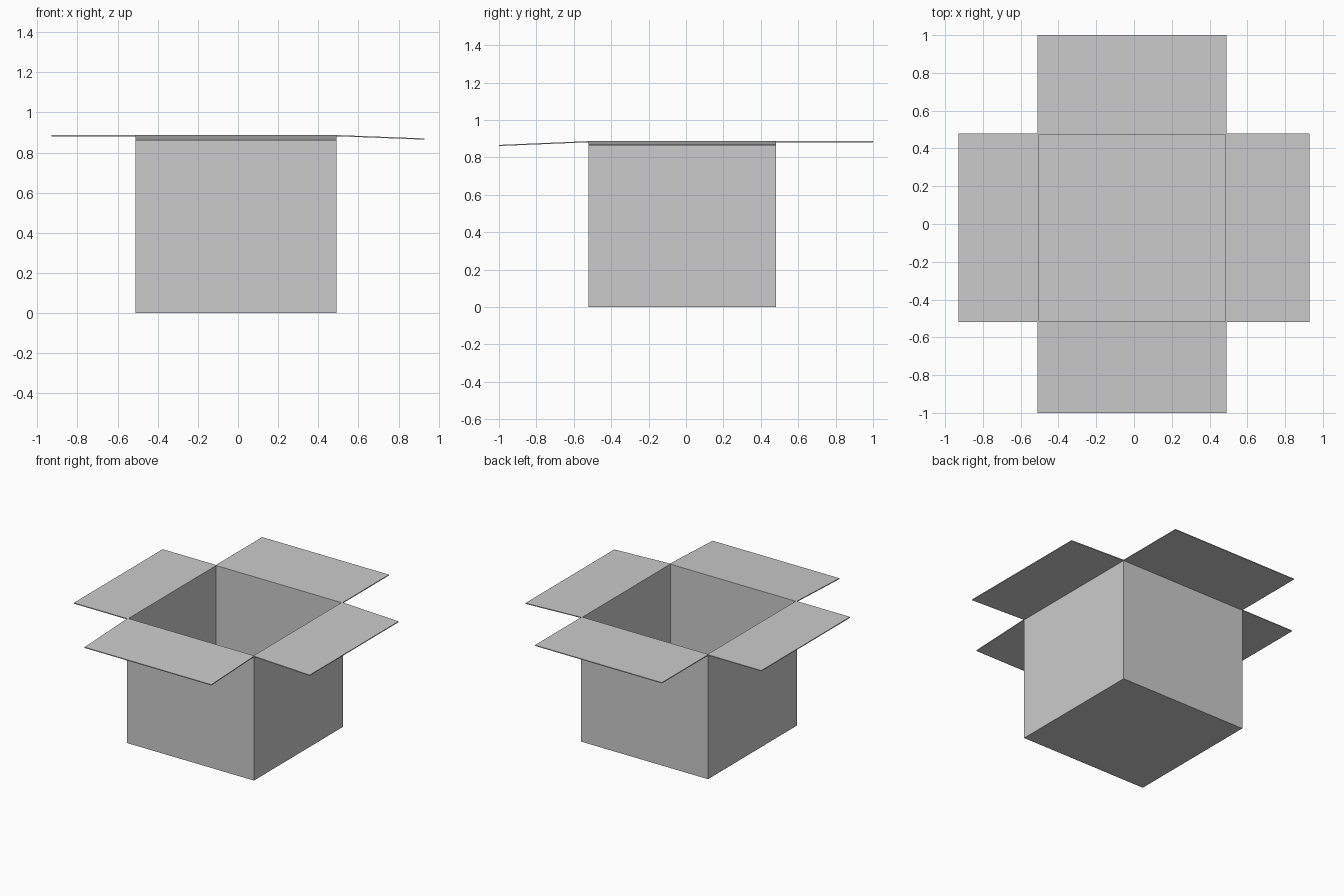
import bpy, math
from mathutils import Matrix, Vector

if "Cube" in bpy.data.objects:
    bpy.data.objects.remove(bpy.data.objects["Cube"], do_unlink=True)

WIDTH, HEIGHT, THICK = 1.0, 0.887, 0.006
CENTRE = Vector((-0.01, -0.02, 0))

card = bpy.data.materials.new("light_grey_card")
card.use_nodes = True
grey = (0.6, 0.6, 0.6, 1)
card.diffuse_color = grey
card.node_tree.nodes["Principled BSDF"].inputs["Base Color"].default_value = grey


def slab(name, low, high, placement):
    """Thin box between two corners, baked with a placement matrix."""
    low, high = Vector(low), Vector(high)
    bpy.ops.mesh.primitive_cube_add(size=1)
    obj = bpy.context.object
    obj.name = name
    scale = Matrix.Diagonal((*(high - low), 1))
    obj.data.transform(placement @ Matrix.Translation((low + high) / 2) @ scale)
    obj.data.materials.append(card)
    return obj


half = WIDTH / 2
base = Matrix.Translation(CENTRE)

# Bottom panel
slab("bottom_panel", (-half, -half, 0), (half, half, THICK), base)

# Each side: compass turn, flap length, droop of the flap in degrees
sides = {
    "front": (0, 0.48, 2.4),
    "left": (90, 0.44, 2.2),
    "back": (180, 0.52, 0),
    "right": (270, 0.42, 0),
}
for side, (turn, length, droop) in sides.items():
    place = base @ Matrix.Rotation(math.radians(turn), 4, "Z")
    # Side walls meet between the front and back walls
    end = half - (THICK if turn % 180 else 0)
    slab(side + "_wall", (-end, -half, THICK), (end, THICK - half, HEIGHT), place)

    # Flap hinged on the top outer edge of the wall
    hinge = Matrix.Translation((0, -half, HEIGHT)) @ Matrix.Rotation(math.radians(droop), 4, "X")
    slab(side + "_flap", (-half, -length, -THICK), (half, 0, 0), place @ hinge)
